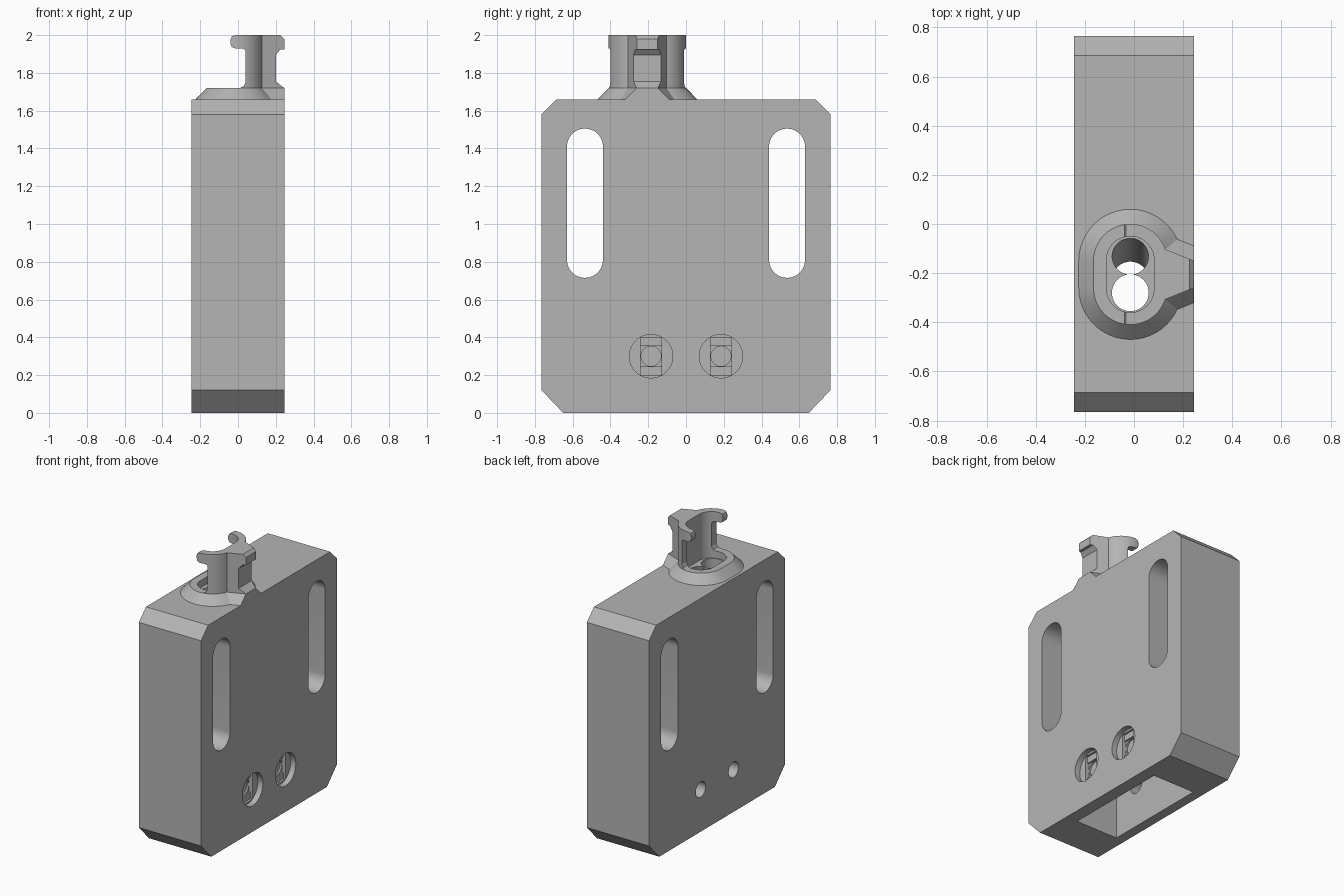
import bpy, bmesh, math
from mathutils import Vector

old = bpy.data.objects.get("Cube")
if old:
    bpy.data.objects.remove(old, do_unlink=True)

grey = bpy.data.materials.new("plain_grey")
grey.use_nodes = True
GREY = (0.46, 0.46, 0.46, 1)
grey.diffuse_color = GREY
grey.node_tree.nodes["Principled BSDF"].inputs["Base Color"].default_value = GREY


def loft(name, ring_a, ring_b):
    """Solid between two matching rings of points."""
    bm = bmesh.new()
    a = [bm.verts.new(p) for p in ring_a]
    b = [bm.verts.new(p) for p in ring_b]
    bm.faces.new(a)
    bm.faces.new(b)
    for i in range(len(a)):
        j = (i + 1) % len(a)
        bm.faces.new((a[i], a[j], b[j], b[i]))
    bmesh.ops.recalc_face_normals(bm, faces=bm.faces)
    mesh = bpy.data.meshes.new(name)
    bm.to_mesh(mesh)
    bm.free()
    mesh.materials.append(grey)
    ob = bpy.data.objects.new(name, mesh)
    bpy.context.collection.objects.link(ob)
    return ob


def along(axis, profile, lo, hi, name="cutter"):
    """Extrude a 2D profile along x, y or z."""
    def put(p, d):
        q = list(p)
        q.insert("xyz".index(axis), d)
        return q
    return loft(name, [put(p, lo) for p in profile], [put(p, hi) for p in profile])


def stadium(cx, cy, r, half, n=24):
    """Rounded slot outline, long in its second coordinate."""
    pts = []
    for k in range(2 * n + 2):
        t = math.pi * (k if k <= n else k - 1) / n
        pts.append((cx + r * math.cos(t), cy + r * math.sin(t) + (half if k <= n else -half)))
    return pts


def circle(cx, cy, r, n=40):
    return [(cx + r * math.cos(math.tau * k / n), cy + r * math.sin(math.tau * k / n))
            for k in range(n)]


def rect(cx, cy, w, h):
    return [(cx - w, cy - h), (cx + w, cy - h), (cx + w, cy + h), (cx - w, cy + h)]


def combine(target, tool, how):
    mod = target.modifiers.new("join", 'BOOLEAN')
    mod.operation, mod.solver, mod.object = how, 'EXACT', tool
    bpy.context.view_layer.objects.active = target
    bpy.ops.object.modifier_apply(modifier=mod.name)
    bpy.data.objects.remove(tool, do_unlink=True)


def cut(target, tool):
    combine(target, tool, 'DIFFERENCE')


# Body block with chamfered corners
W, TOP = 0.245, 1.66
half = [(0.65, 0), (0.765, 0.12), (0.765, 1.58), (0.685, TOP)]
body = along("x", half + [(-y, z) for y, z in reversed(half)], -W, W, "body")

# Flared collar under the neck, with its spur to the side
CX, CY, FLOOR = -0.015, -0.205, 1.72


def at(profile, z):
    return [(x, y, z) for x, y in profile]


def spur(w_in, w_out, x_out=W):
    return [(CX, CY - w_in), (0.12, CY - w_in), (x_out, CY - w_out),
            (x_out, CY + w_out), (0.12, CY + w_in), (CX, CY + w_in)]


SINK = 1.64
collar = loft("collar", at(stadium(CX, CY, 0.21, 0.055), TOP), at(stadium(CX, CY, 0.15, 0.055), FLOOR))
combine(collar, loft("cutter", at(spur(0.165, 0.115), TOP), at(spur(0.105, 0.055), FLOOR)), 'UNION')
combine(body, collar, 'UNION')

# Neck: rounded plan trimmed to the side profile with lip, waist and flange
neck = along("z", stadium(CX, CY, 0.15, 0.055), SINK, 2.0, "neck")
combine(neck, along("z", spur(0.105, 0.055), SINK, 2.0), 'UNION')
profile = [(-0.015, 2.0), (-0.033, 1.993), (-0.04, 1.975), (-0.04, 1.955), (-0.033, 1.937),
           (-0.015, 1.93), (0.025, 1.93), (0.038, 1.92), (0.04, 1.91), (0.04, 1.75),
           (0.03, 1.73), (0.01, FLOOR), (0.01, 1.70), (W, 1.70), (W, FLOOR), (0.2, 1.755),
           (0.2, 1.895), (0.225, 1.925), (W, 1.925), (W, 1.98), (0.225, 2.0)]
combine(neck, along("y", profile, -0.6, 0.2), 'INTERSECT')
combine(body, neck, 'UNION')

# Neck cavity, straight bore and slanted lead-in
cut(body, along("z", stadium(CX, CY, 0.097, 0.058), 1.67, 2.1))
cut(body, along("z", circle(CX, -0.28, 0.075), 1.0, 1.9))
cut(body, loft("cutter", at(circle(CX, -0.28, 0.074), 1.25), at(circle(CX, -0.125, 0.074), 1.69)))

# Pocket open at the bottom
cut(body, along("z", rect(-0.01, 0, 0.165, 0.385), -0.1, 1.4))

for side in (-1, 1):
    # Long strap slots
    cut(body, along("x", stadium(side * 0.535, 1.11, 0.095, 0.3), -0.4, 0.4))
    # Stepped screw seats on one face, small holes on the other
    y, z = side * 0.185, 0.3
    cut(body, along("x", circle(y, z, 0.115), 0.205, 0.4))
    cut(body, along("x", rect(y, z, 0.055, 0.1), 0.19, 0.3))
    cut(body, along("x", rect(y, z, 0.055, 0.055), 0.178, 0.3))
    cut(body, along("x", circle(y, z, 0.053), 0.166, 0.3))
    cut(body, along("x", circle(y, z, 0.055), -0.4, -0.1))

bpy.ops.object.select_all(action='DESELECT')
body.select_set(True)
bpy.context.view_layer.objects.active = body
bpy.ops.object.shade_smooth_by_angle(angle=math.radians(25))
